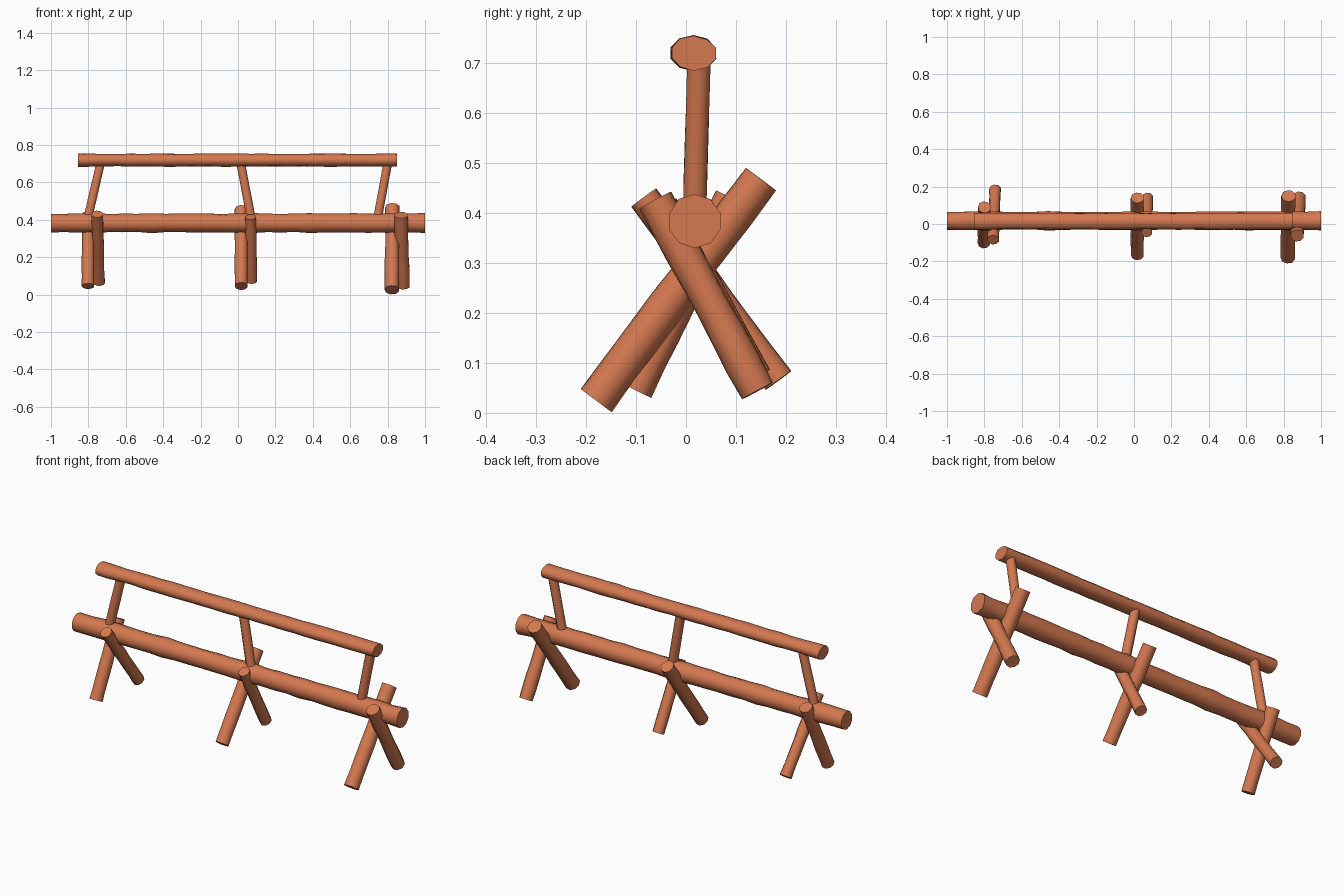
import bpy, bmesh, math, random
from mathutils import Vector

if "Cube" in bpy.data.objects:
    bpy.data.objects.remove(bpy.data.objects["Cube"])

random.seed(4)
wood = bpy.data.materials.new("orange brown wood")
wood.diffuse_color = (0.66, 0.19, 0.08, 1)
wood.use_nodes = True
wood.node_tree.nodes["Principled BSDF"].inputs["Base Color"].default_value = wood.diffuse_color


def log(name, a, b, ry, rz, rings=8, sides=8, bump=0.05):
    """Slightly lumpy log from a to b; ry and rz are its cross-section radii."""
    a, b = Vector(a), Vector(b)
    axis = (b - a).normalized()
    ref = Vector((0, 1, 0)) if abs(axis.x) > 0.9 else Vector((1, 0, 0))
    u = (ref - axis * ref.dot(axis)).normalized()
    v = axis.cross(u)
    bm = bmesh.new()
    loops = []
    for i in range(rings + 1):
        c = a.lerp(b, i / rings)
        k = 1 + random.uniform(-bump, bump)
        ring = []
        for j in range(sides):
            t = 2 * math.pi * (j + 0.5) / sides
            s = k * (1 + random.uniform(-bump, bump) * 0.6)
            ring.append(bm.verts.new(c + u * (ry * s * math.cos(t)) + v * (rz * s * math.sin(t))))
        loops.append(ring)
    for p, q in zip(loops, loops[1:]):
        for j in range(sides):
            n = (j + 1) % sides
            bm.faces.new((p[j], p[n], q[n], q[j]))
    bm.faces.new(loops[0][::-1])
    bm.faces.new(loops[-1])
    bmesh.ops.recalc_face_normals(bm, faces=bm.faces)
    me = bpy.data.meshes.new(name)
    bm.to_mesh(me)
    bm.free()
    me.materials.append(wood)
    ob = bpy.data.objects.new(name, me)
    bpy.context.collection.objects.link(ob)
    bpy.ops.object.select_all(action='DESELECT')
    ob.select_set(True)
    bpy.context.view_layer.objects.active = ob
    bpy.ops.object.shade_smooth_by_angle(angle=math.radians(50))
    return ob


# Long horizontal logs
log("main_beam", (-1, 0.017, 0.383), (1, 0.017, 0.383), 0.051, 0.051, 26, 10)
log("top_rail", (-0.855, 0.015, 0.719), (0.85, 0.015, 0.719), 0.045, 0.034, 24, 10)

# Slanted posts between beam and rail
for name, x0, x1 in (("left", -0.805, -0.733), ("middle", 0.072, 0.013), ("right", 0.745, 0.802)):
    log(name + "_post", (x0, 0.017, 0.40), (x1, 0.026, 0.71), 0.025, 0.025, 4, 8, 0.02)

# Crossed legs: name, bottom, top, radius
legs = (
    ("left_leg_front", (-0.802, -0.10, 0.045), (-0.800, 0.09, 0.43), 0.034),
    ("left_leg_back", (-0.742, 0.185, 0.065), (-0.752, -0.085, 0.43), 0.031),
    ("middle_leg_front", (0.018, -0.165, 0.045), (0.018, 0.14, 0.458), 0.036),
    ("middle_leg_back", (0.073, 0.14, 0.072), (0.068, -0.045, 0.415), 0.031),
    ("right_leg_front", (0.823, -0.18, 0.025), (0.826, 0.15, 0.467), 0.038),
    ("right_leg_back", (0.884, 0.143, 0.044), (0.872, -0.062, 0.425), 0.036),
)
for name, low, high, r in legs:
    log(name, low, high, r, r, 7, 9, 0.04)
